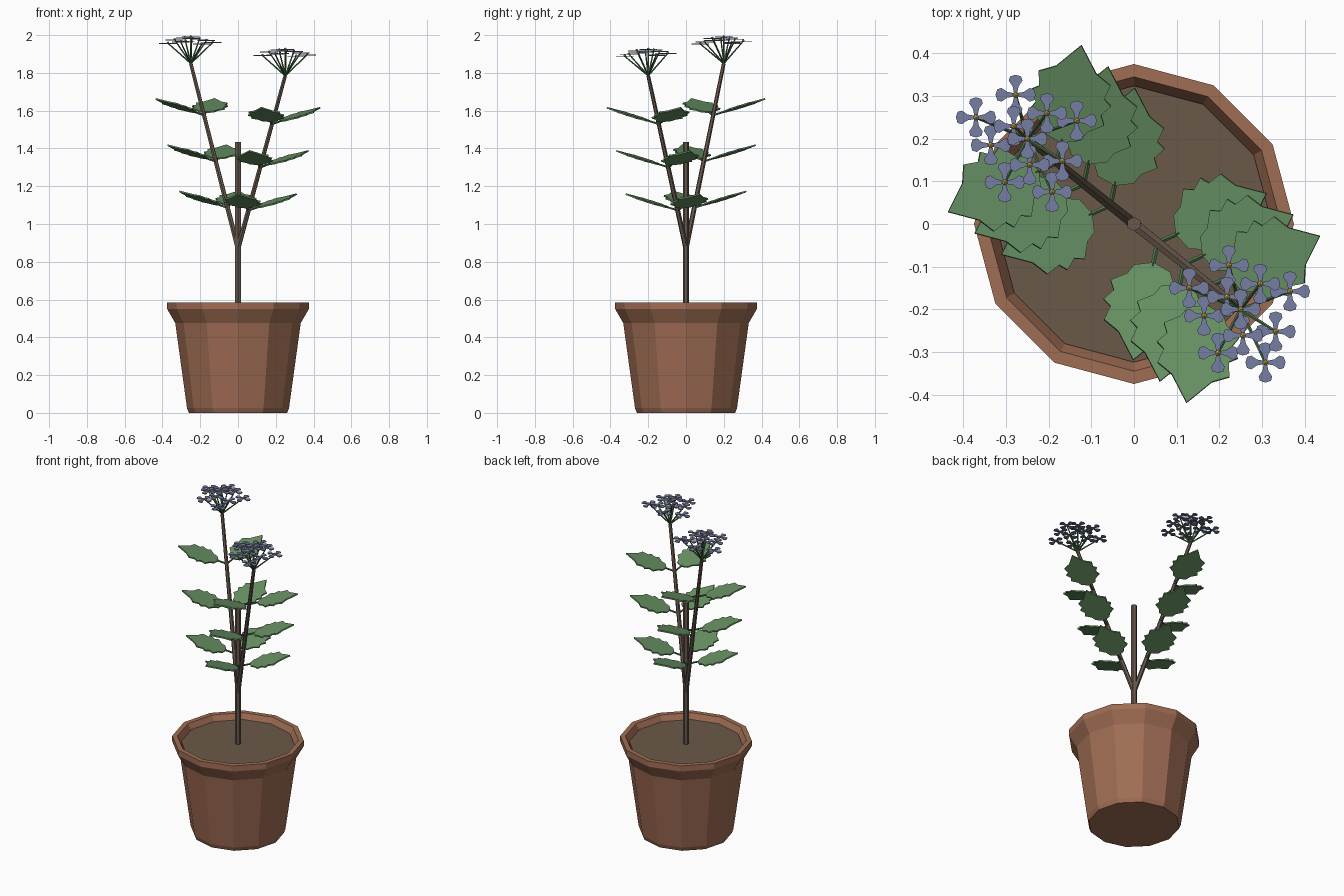
import bpy, bmesh, math
from mathutils import Vector, Matrix

if "Cube" in bpy.data.objects:
    bpy.data.objects.remove(bpy.data.objects["Cube"])


def material(name, rgb):
    m = bpy.data.materials.new(name)
    lin = [(c / 255 / 12.92) if c < 10 else ((c / 255 + 0.055) / 1.055) ** 2.4 for c in rgb]
    m.diffuse_color = (*lin, 1)
    m.use_nodes = True
    m.node_tree.nodes["Principled BSDF"].inputs["Base Color"].default_value = m.diffuse_color
    return m


TERRACOTTA = material("terracotta", (160, 109, 84))
SOIL = material("soil", (106, 90, 72))
BARK = material("bark", (104, 88, 76))
LEAF = material("leaf green", (104, 146, 100))
STALK = material("stalk green", (78, 120, 76))
PETAL = material("petal blue", (118, 126, 164))
EYE = material("flower yellow", (205, 180, 70))


def finish(name, bm, mat):
    bmesh.ops.recalc_face_normals(bm, faces=bm.faces)
    me = bpy.data.meshes.new(name)
    bm.to_mesh(me)
    bm.free()
    me.materials.append(mat)
    ob = bpy.data.objects.new(name, me)
    bpy.context.collection.objects.link(ob)
    return ob


def lathe(name, profile, mat, sides=12):
    """Revolve (radius, z) points and cap both ends."""
    bm = bmesh.new()
    rings = [[bm.verts.new((r * math.cos(math.tau * i / sides), r * math.sin(math.tau * i / sides), z))
              for i in range(sides)] for r, z in profile]
    for a, b in zip(rings, rings[1:]):
        for i in range(sides):
            j = (i + 1) % sides
            bm.faces.new((a[i], a[j], b[j], b[i]))
    bm.faces.new(rings[0])
    bm.faces.new(rings[-1])
    return finish(name, bm, mat)


def add_rod(bm, a, b, r1, r2, sides=6):
    a, b = Vector(a), Vector(b)
    d = b - a
    mat = Matrix.Translation((a + b) / 2) @ d.to_track_quat('Z', 'Y').to_matrix().to_4x4()
    bmesh.ops.create_cone(bm, cap_ends=True, segments=sides, radius1=r1, radius2=r2,
                          depth=d.length, matrix=mat)


def add_plate(bm, outline, thick, matrix):
    """Thin prism from a 2D outline."""
    low = [bm.verts.new(matrix @ Vector((x, y, -thick / 2))) for x, y in outline]
    top = [bm.verts.new(matrix @ Vector((x, y, thick / 2))) for x, y in outline]
    n = len(outline)
    bm.faces.new(low[::-1])
    bm.faces.new(top)
    for i in range(n):
        j = (i + 1) % n
        bm.faces.new((low[i], low[j], top[j], top[i]))


# Pot and soil
lathe("pot", [(0.26, 0), (0.27, 0.025), (0.332, 0.475), (0.375, 0.55), (0.375, 0.585),
              (0.345, 0.585), (0.322, 0.54)], TERRACOTTA)
lathe("soil", [(0.315, 0.535), (0.324, 0.552)], SOIL)

# Main stem
bm = bmesh.new()
add_rod(bm, (0, 0, 0.54), (0, 0, 1.435), 0.017, 0.017)
finish("main_stem", bm, BARK)

# Serrated leaf: half outline (along, across), mirrored to the other side
half = [(0.062, 0.043), (0.085, 0.055), (0.108, 0.09), (0.13, 0.078), (0.155, 0.097),
        (0.168, 0.078), (0.202, 0.086), (0.222, 0.048)]
leaf_outline = [(0.048, 0)] + [(x, -y) for x, y in half] + [(0.281, 0)] + half[::-1]
PITCH = math.atan(0.31)
leaf_outline = [(x / math.cos(PITCH), y) for x, y in leaf_outline]

# Single petal: half outline mirrored
ph = [(0.004, 0.004), (0.02, 0.007), (0.033, 0.016), (0.043, 0.013)]
petal_outline = [(x, -y) for x, y in ph] + [(0.047, 0)] + [(x, y) for x, y in ph[::-1]]

FORK = Vector((0, 0, 0.87))
for side, tip in (("left", Vector((-0.25, 0.2, 1.85))), ("right", Vector((0.25, -0.2, 1.785)))):
    # Branch
    bm = bmesh.new()
    add_rod(bm, FORK, tip, 0.014, 0.010)
    finish(side + "_branch", bm, BARK)

    # Three leaf pairs with their stalks
    heading = math.atan2(tip.y, tip.x)
    leaves, stalks = bmesh.new(), bmesh.new()
    for f in (0.22, 0.47, 0.72):
        node = FORK.lerp(tip, f)
        for s in (-1, 1):
            m = (Matrix.Translation(node) @ Matrix.Rotation(heading + s * math.radians(63), 4, 'Z')
                 @ Matrix.Rotation(-PITCH, 4, 'Y'))
            add_plate(leaves, leaf_outline, 0.008, m)
            add_rod(stalks, node, m @ Vector((0.06, 0, 0)), 0.006, 0.005, 5)
    finish(side + "_leaves", leaves, LEAF)
    finish(side + "_leaf_stalks", stalks, STALK)

    # Flower head: golden-angle umbel of four-petalled flowers
    rays, petals, eyes = bmesh.new(), bmesh.new(), bmesh.new()
    for n in range(11):
        r, a = 0.0435 * math.sqrt(n), math.radians(137.5) * n
        c = tip + Vector((r * math.cos(a), r * math.sin(a), 0.139 - 0.0036 * n))
        add_rod(rays, tip, c, 0.0045, 0.0035, 5)
        for k in range(4):
            add_plate(petals, petal_outline, 0.005,
                      Matrix.Translation(c) @ Matrix.Rotation(k * math.pi / 2, 4, 'Z'))
        bmesh.ops.create_icosphere(eyes, subdivisions=1, radius=0.0075,
                                   matrix=Matrix.Translation(c + Vector((0, 0, 0.003))))
    finish(side + "_flower_rays", rays, STALK)
    finish(side + "_flower_petals", petals, PETAL)
    finish(side + "_flower_eyes", eyes, EYE)
